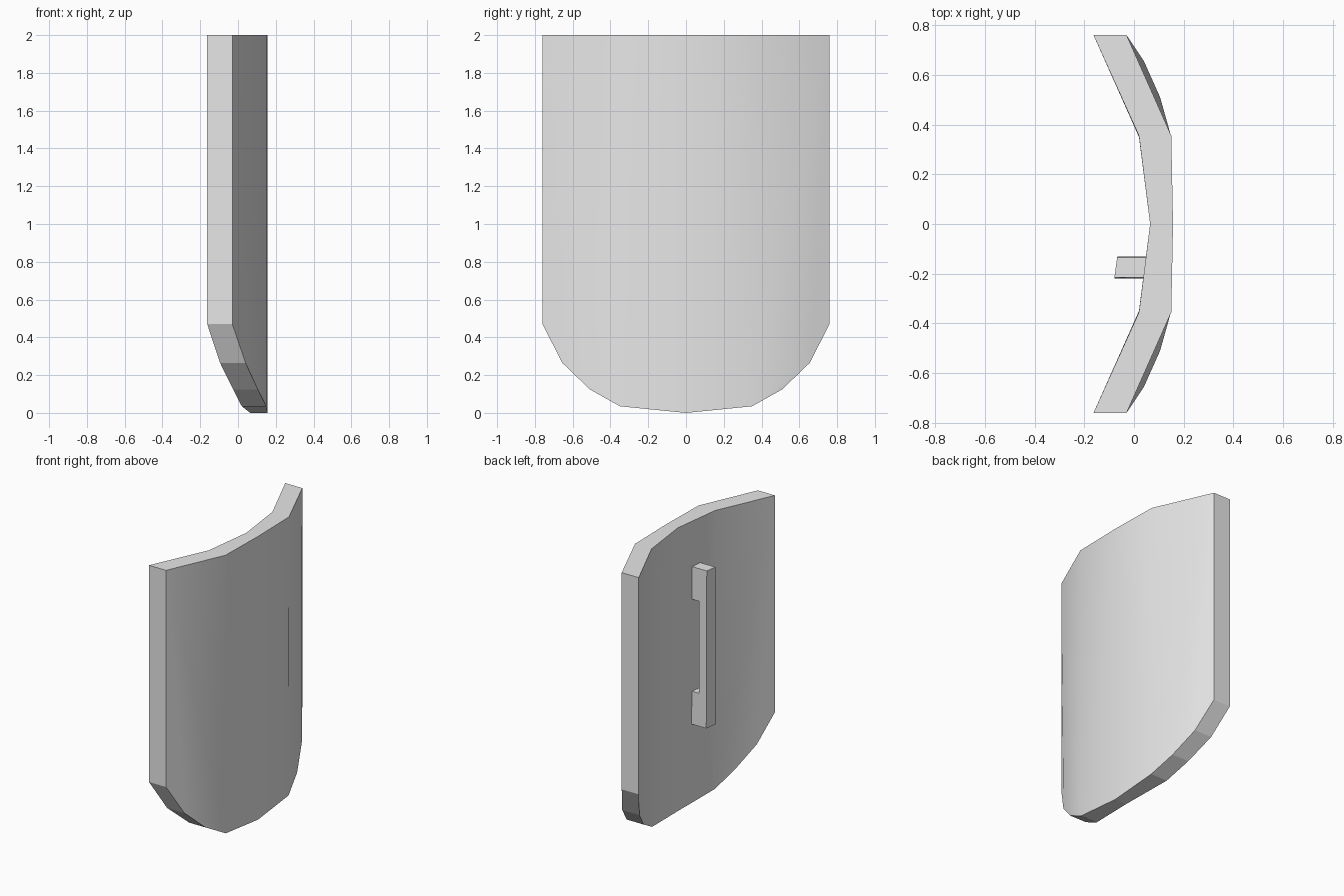
import bpy
import bmesh

cube = bpy.data.objects.get("Cube")
if cube:
    bpy.data.objects.remove(cube, do_unlink=True)

grey = bpy.data.materials.new("plain_grey")
grey.use_nodes = True
grey.diffuse_color = (0.8, 0.8, 0.8, 1)
grey.node_tree.nodes["Principled BSDF"].inputs["Base Color"].default_value = (0.8, 0.8, 0.8, 1)


def make_object(name, bm):
    bmesh.ops.recalc_face_normals(bm, faces=bm.faces)
    mesh = bpy.data.meshes.new(name)
    bm.to_mesh(mesh)
    bm.free()
    mesh.materials.append(grey)
    obj = bpy.data.objects.new(name, mesh)
    bpy.context.collection.objects.link(obj)
    return obj


# Curved shield plate: half outline as (y, z, outer x, inner x), from the middle out
TOP = [(0, 2, 0.157, 0.065), (0.355, 2, 0.15, 0.02), (0.76, 2, -0.03, -0.163)]
BOTTOM = [(0, 0, 0.157, 0.065), (0.35, 0.035, 0.15, 0.02), (0.51, 0.125, 0.105, -0.026),
          (0.655, 0.265, 0.04, -0.095), (0.76, 0.47, -0.03, -0.163)]

bm = bmesh.new()
for side in (1, -1):
    skins = []
    for layer in (2, 3):
        top = [bm.verts.new((p[layer], side * p[0], p[1])) for p in TOP]
        low = [bm.verts.new((p[layer], side * p[0], p[1])) for p in BOTTOM]
        bm.faces.new((top[0], top[1], low[1], low[0]))   # middle panel
        bm.faces.new([top[1], top[2]] + low[:0:-1])      # side wing
        skins.append(top + low[::-1])
    # Rim joining the two skins
    outer, inner = skins
    for i in range(len(outer) - 1):
        bm.faces.new((outer[i], outer[i + 1], inner[i + 1], inner[i]))
bmesh.ops.remove_doubles(bm, verts=bm.verts, dist=0.001)
shield = make_object("shield_plate", bm)

bpy.ops.object.select_all(action='DESELECT')
shield.select_set(True)
bpy.context.view_layer.objects.active = shield
bpy.ops.object.shade_smooth_by_angle()
for face in shield.data.polygons:
    if abs(face.normal.x) < 0.7:      # the rim stays faceted
        face.use_smooth = False

# Grip: C-shaped side profile (x, z), swept across a slightly slanted, tapered width
PROFILE = [(-0.067, 0.57), (0.06, 0.57), (0.06, 0.8), (-0.005, 0.8),
           (-0.005, 1.45), (0.06, 1.45), (0.06, 1.68), (-0.067, 1.68)]
bm = bmesh.new()
sides = []
for side in (1, -1):
    loop = []
    for x, z in PROFILE:
        half = 0.045 if z < 0.7 else 0.04
        y = -0.175 + side * half
        loop.append(bm.verts.new((x + 0.14 * (y + 0.13), y, z)))
    bm.faces.new(loop)
    sides.append(loop)
for i in range(len(PROFILE)):
    j = (i + 1) % len(PROFILE)
    bm.faces.new((sides[0][i], sides[0][j], sides[1][j], sides[1][i]))
make_object("grip_handle", bm)
